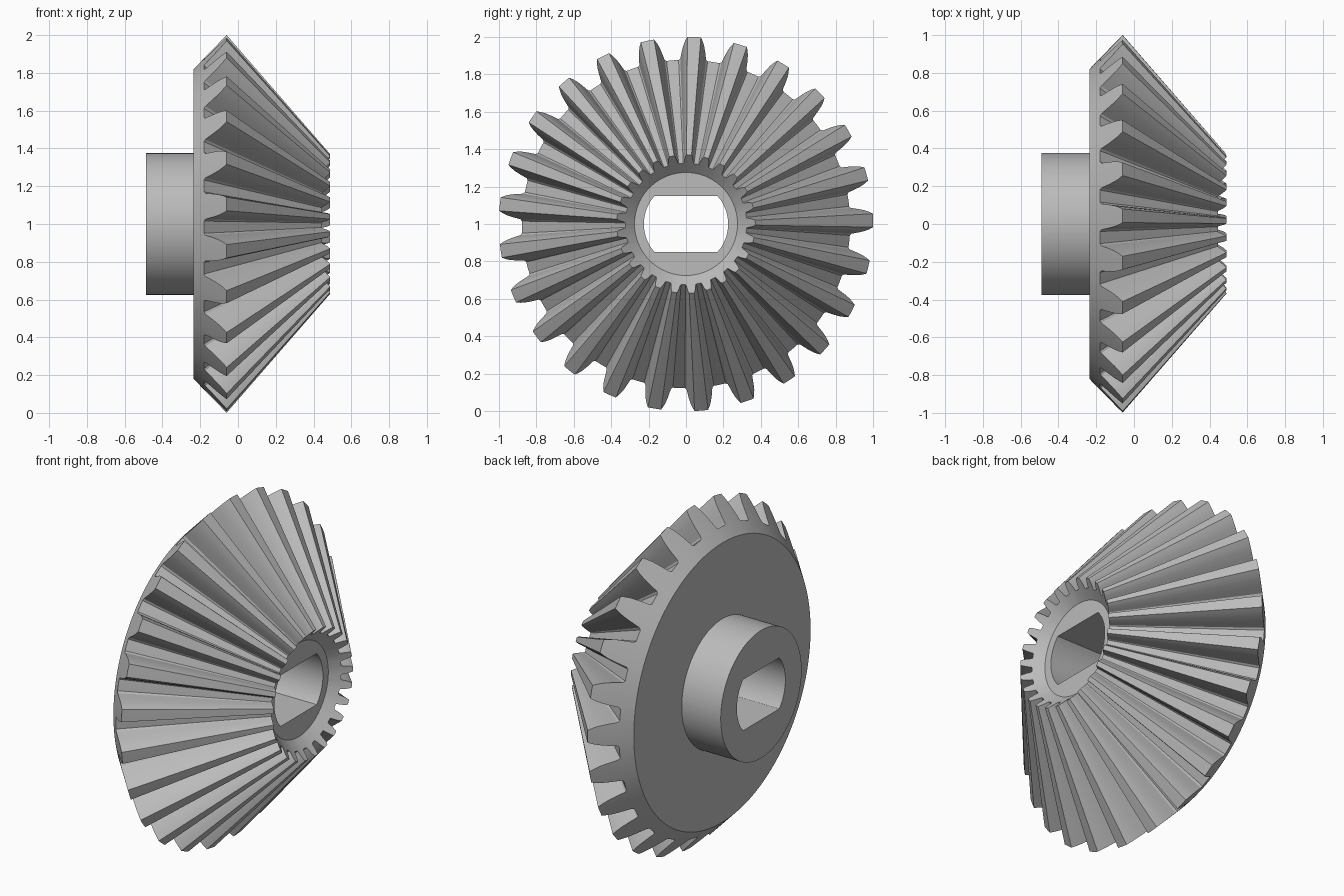
import bpy
import bmesh
from math import cos, sin, pi, radians

old = bpy.data.objects.get("Cube")
if old:
    bpy.data.objects.remove(old, do_unlink=True)

TEETH = 25
PITCH = 2 * pi / TEETH
PHASE = radians(1.1)          # direction of the first tooth
BACK, FRONT = -0.488, 0.488   # ends along the axis
DISC_X, DISC_R = -0.235, 0.82
ROOT_X, ROOT_R = -0.18, 0.877
TIP_X, TIP_R = -0.06, 1.0
SMALL = 0.37                  # small end of the teeth relative to the large end
APEX = (FRONT - SMALL * TIP_X) / (1 - SMALL)
HUB_R, BORE_R, FLAT_Z = 0.375, 0.225, 0.15
RECESS_R, RECESS_X = 0.275, 0.394

# Half tooth: (half width, height from root 0 to tip 1)
flank = [(0.078, 0), (0.069, 0.06), (0.066, 0.2), (0.062, 0.4),
         (0.055, 0.65), (0.047, 0.83), (0.036, 1)]
half = [(w / (ROOT_R + h * (TIP_R - ROOT_R)), h) for w, h in flank]
tooth = [(-PITCH / 2, 0)] + [(-a, h) for a, h in half] + [(0, 1)]
tooth += [(a, h) for a, h in reversed(half)]
outline = [(PHASE + i * PITCH + a, h) for i in range(TEETH) for a, h in tooth]

bm = bmesh.new()


def ring(point):
    """One vertex per outline sample; point gives (x, radius) for a tooth height."""
    verts = []
    for a, h in outline:
        x, r = point(h)
        verts.append(bm.verts.new((x, r * cos(a), r * sin(a) + 1)))
    return verts


def circle(x, r):
    return ring(lambda h: (x, r))


def bore(x):
    """Round hole with flats at the top and bottom."""
    verts = circle(x, BORE_R)
    for v in verts:
        v.co.z = 1 + max(-FLAT_Z, min(FLAT_Z, v.co.z - 1))
    return verts


def large_end(h):
    return ROOT_X + h * (TIP_X - ROOT_X), ROOT_R + h * (TIP_R - ROOT_R)


def small_end(h):
    x, r = large_end(h)
    return APEX + SMALL * (x - APEX), SMALL * r


# Closed loop of rings: bore, hub, back disc, rim, teeth, recessed front face
rings = [bore(BACK), circle(BACK, HUB_R), circle(DISC_X, HUB_R),
         circle(DISC_X, DISC_R), ring(large_end), ring(small_end),
         circle(RECESS_X, RECESS_R), bore(RECESS_X)]
count = len(outline)
for k, inner in enumerate(rings):
    outer = rings[(k + 1) % len(rings)]
    for i in range(count):
        j = (i + 1) % count
        bm.faces.new((inner[i], inner[j], outer[j], outer[i]))
bmesh.ops.recalc_face_normals(bm, faces=bm.faces)

mesh = bpy.data.meshes.new("bevel_gear")
bm.to_mesh(mesh)
bm.free()
gear = bpy.data.objects.new("bevel_gear", mesh)
bpy.context.collection.objects.link(gear)

# Plain grey metal
grey = bpy.data.materials.new("grey_metal")
grey.use_nodes = True
colour = (0.5, 0.5, 0.5, 1)
grey.diffuse_color = colour
grey.node_tree.nodes["Principled BSDF"].inputs["Base Color"].default_value = colour
mesh.materials.append(grey)

bpy.ops.object.select_all(action="DESELECT")
gear.select_set(True)
bpy.context.view_layer.objects.active = gear
bpy.ops.object.shade_smooth_by_angle(angle=radians(25))
